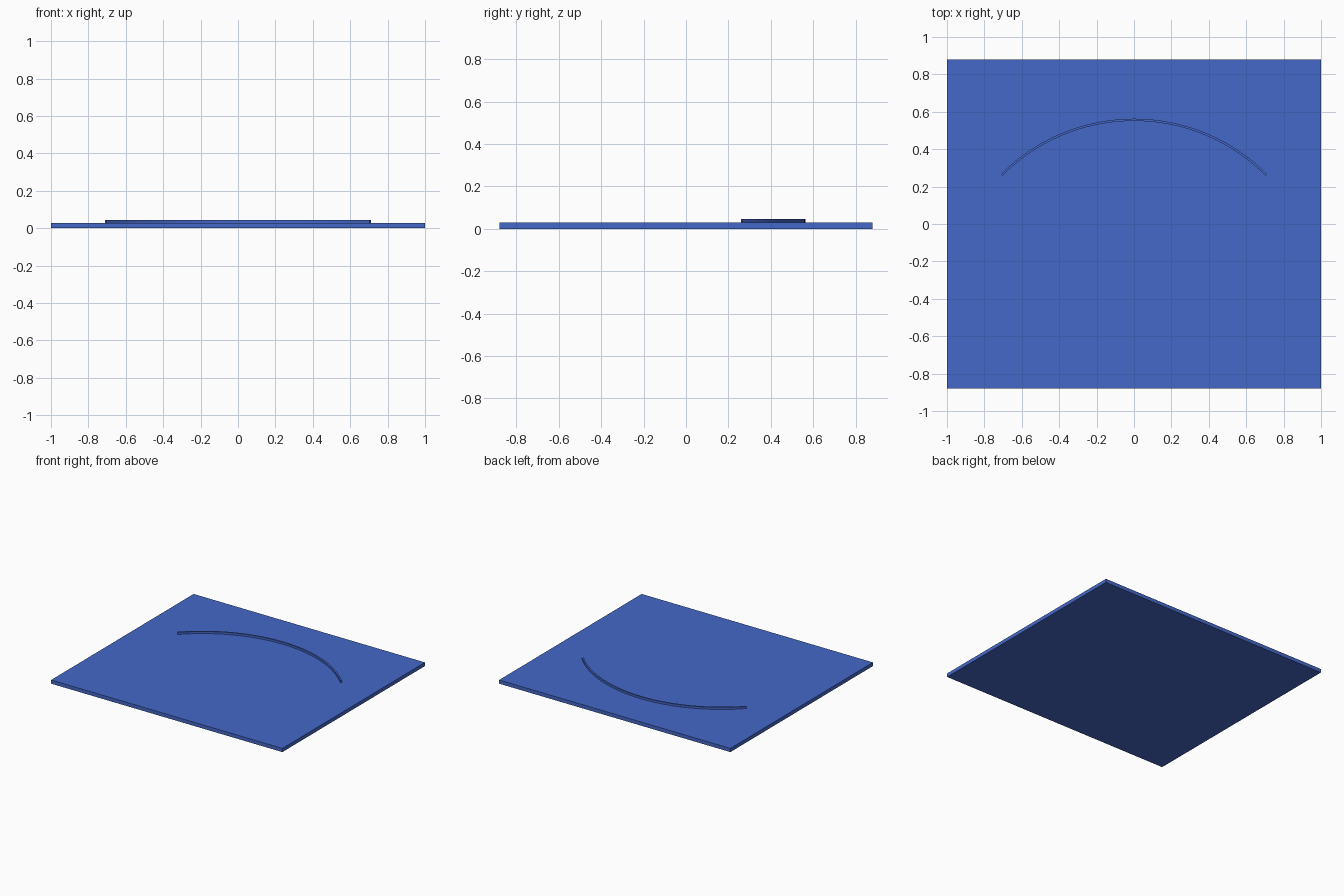
import bpy, bmesh, math

if "Cube" in bpy.data.objects:
    bpy.data.objects.remove(bpy.data.objects["Cube"])

BLUE = bpy.data.materials.new("blue")
BLUE.diffuse_color = (0.06, 0.14, 0.58, 1)
BLUE.use_nodes = True
BLUE.node_tree.nodes["Principled BSDF"].inputs["Base Color"].default_value = BLUE.diffuse_color


def extruded(name, outline, z0, z1):
    """Solid made by extruding a flat quad strip or polygon set upward."""
    bm = bmesh.new()
    for quad in outline:
        bm.faces.new([bm.verts.new((x, y, z0)) for x, y in quad])
    bmesh.ops.remove_doubles(bm, verts=bm.verts, dist=1e-5)
    top = bmesh.ops.extrude_face_region(bm, geom=bm.faces[:], use_keep_orig=True)
    verts = [v for v in top["geom"] if isinstance(v, bmesh.types.BMVert)]
    bmesh.ops.translate(bm, verts=verts, vec=(0, 0, z1 - z0))
    bmesh.ops.recalc_face_normals(bm, faces=bm.faces)
    mesh = bpy.data.meshes.new(name)
    bm.to_mesh(mesh)
    bm.free()
    mesh.materials.append(BLUE)
    obj = bpy.data.objects.new(name, mesh)
    bpy.context.collection.objects.link(obj)
    return obj


# Flat base plate
W, D, T = 1.0, 0.88, 0.029
extruded("base_plate", [[(-W, -D), (W, -D), (W, D), (-W, D)]], 0, T)

# Thin raised arc, a quarter circle about a point on the front half
R_IN, R_OUT, CY, HALF, STEPS = 0.991, 1.003, -0.44, math.radians(45.2), 32


def on_arc(r, i):
    a = -HALF + 2 * HALF * i / STEPS
    return (r * math.sin(a), CY + r * math.cos(a))


strip = [[on_arc(R_IN, i), on_arc(R_IN, i + 1), on_arc(R_OUT, i + 1), on_arc(R_OUT, i)]
         for i in range(STEPS)]
extruded("arc_ridge", strip, T - 0.001, 0.045)
